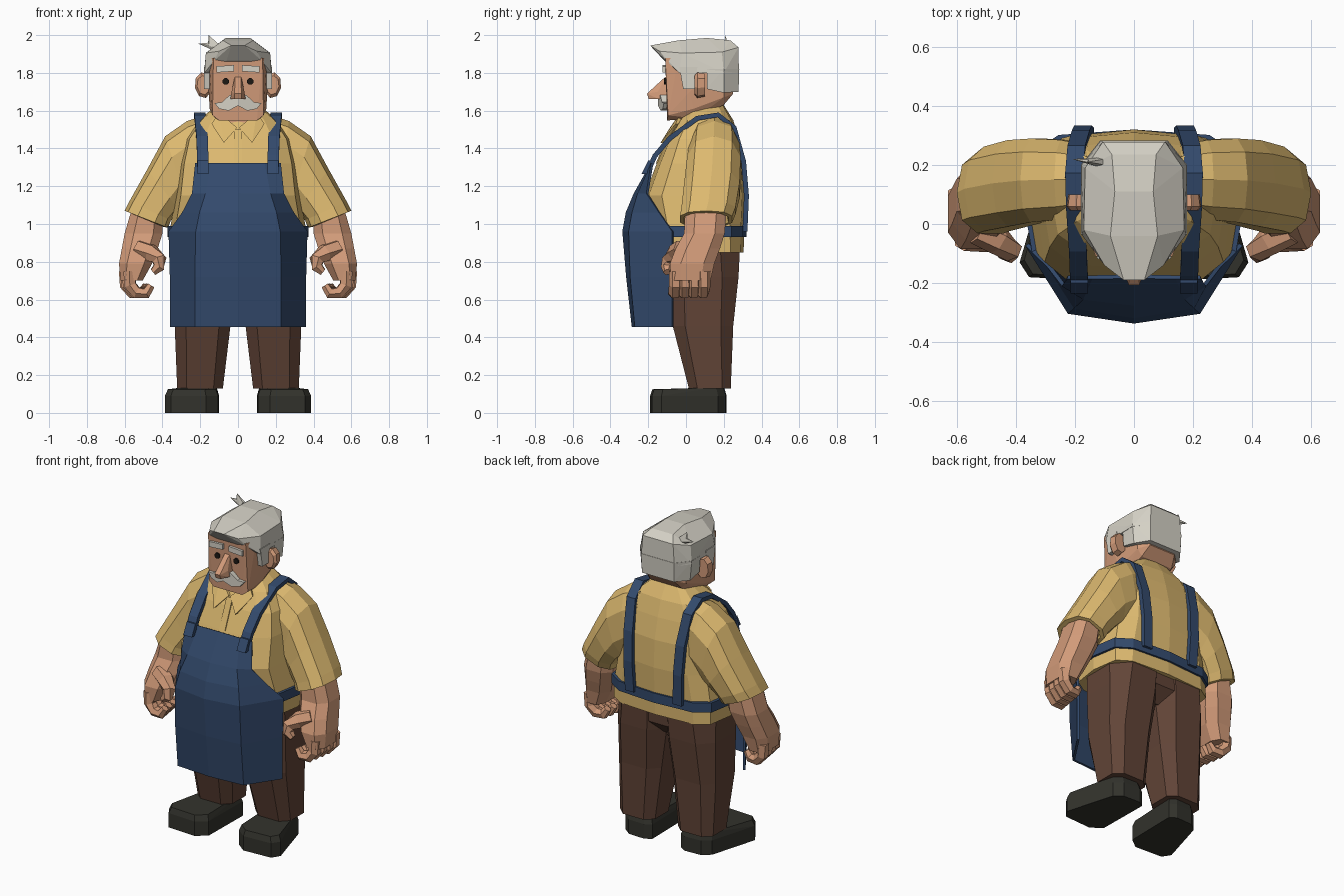
import bpy, bmesh, math
from mathutils import Vector as V

def mat(name, r, g, b):
    m = bpy.data.materials.new(name)
    m.diffuse_color = (r, g, b, 1)
    return m

SKIN = mat("skin", 0.64, 0.325, 0.19)
SHIRT = mat("mustard_cloth", 0.72, 0.485, 0.16)
APRON = mat("navy_cloth", 0.033, 0.068, 0.15)
PANTS = mat("brown_cloth", 0.12, 0.058, 0.038)
SHOE = mat("dark_leather", 0.032, 0.032, 0.025)
HAIR = mat("silver_hair", 0.66, 0.635, 0.56)
EYE = mat("eye_dark", 0.012, 0.009, 0.007)

# ---------- helpers ----------
def finish(name, bm, m, mirror=False, thick=0):
    bmesh.ops.recalc_face_normals(bm, faces=bm.faces)
    me = bpy.data.meshes.new(name)
    bm.to_mesh(me)
    bm.free()
    me.materials.append(m)
    ob = bpy.data.objects.new(name, me)
    bpy.context.collection.objects.link(ob)
    if thick:
        s = ob.modifiers.new("thickness", 'SOLIDIFY')
        s.thickness, s.offset = thick, 0
    if mirror:
        ob.modifiers.new("mirror", 'MIRROR').use_mirror_merge = False
    return ob

def ring(c, u, v, n=8, e=1.0, turn=0.5):
    """Superellipse ring around c spanned by half-axes u and v."""
    c, u, v = V(c), V(u), V(v)
    p = lambda t: math.copysign(abs(t) ** e, t)
    out = []
    for i in range(n):
        a = 2 * math.pi * (i + turn) / n
        out.append(c + u * p(math.cos(a)) + v * p(math.sin(a)))
    return out

def box_ring(z, x0, x1, y0, y1, n=8, e=0.6, turn=0.5):
    """Horizontal ring that fills the given bounds."""
    a = math.cos(math.pi / n) ** e if turn else 1
    return ring(((x0 + x1) / 2, (y0 + y1) / 2, z), ((x1 - x0) / 2 / a, 0, 0),
                (0, (y1 - y0) / 2 / a, 0), n, e, turn)

def loft(name, rings, m, mirror=False):
    bm = bmesh.new()
    vs = [[bm.verts.new(p) for p in r] for r in rings]
    n = len(vs[0])
    for a, b in zip(vs, vs[1:]):
        for i in range(n):
            bm.faces.new((a[i], a[(i + 1) % n], b[(i + 1) % n], b[i]))
    bm.faces.new(vs[0])
    bm.faces.new(vs[-1])
    return finish(name, bm, m, mirror)

def hull(name, pts, m, mirror=False, sym=False):
    """Convex solid; sym adds the points of the other half."""
    pts = list(pts) + ([(-x, y, z) for x, y, z in pts if x] if sym else [])
    bm = bmesh.new()
    for p in pts:
        bm.verts.new(p)
    r = bmesh.ops.convex_hull(bm, input=bm.verts)
    junk = [g for g in r["geom_interior"] + r["geom_unused"] if isinstance(g, bmesh.types.BMVert)]
    bmesh.ops.delete(bm, geom=list(set(junk)), context='VERTS')
    bmesh.ops.dissolve_limit(bm, angle_limit=0.02, verts=bm.verts, edges=bm.edges)
    return finish(name, bm, m, mirror)

def tube(name, path, radii, m, n=6):
    path = [V(p) for p in path]
    rings = []
    for i, p in enumerate(path):
        d = (path[min(i + 1, len(path) - 1)] - path[max(i - 1, 0)]).normalized()
        u = d.cross(V((0, 1, 0.2))).normalized()
        rings.append(ring(p, u * radii[i], d.cross(u) * radii[i], n))
    return loft(name, rings, m, True)

# ---------- shoes and trousers ----------
sole = [(0.10, 0.19), (0.14, 0.215), (0.25, 0.21), (0.30, 0.17),
        (0.387, -0.13), (0.355, -0.18), (0.17, -0.19), (0.105, -0.14)]
hull("shoe", [(x, y, 0) for x, y in sole] + [(x, y, 0.09) for x, y in sole]
     + [(0.23 + (x - 0.23) * 0.9, y * 0.94, 0.135 if y > 0 else 0.125) for x, y in sole], SHOE, True)
loft("trouser_leg", [box_ring(0.13, 0.08, 0.322, 0.015, 0.237), box_ring(0.46, 0.04, 0.335, -0.07, 0.25),
                     box_ring(0.72, 0.0, 0.338, -0.1, 0.278, e=0.7), box_ring(0.86, -0.02, 0.335, -0.12, 0.285, e=0.8),
                     box_ring(0.92, -0.02, 0.31, -0.1, 0.26, e=0.9)], PANTS, True)
loft("trouser_seat", [box_ring(0.7, -0.1, 0.1, -0.06, 0.2), box_ring(0.78, -0.2, 0.2, -0.1, 0.275),
                      box_ring(0.9, -0.22, 0.22, -0.12, 0.28)], PANTS)

# ---------- shirt ----------
body = [(0.85, 0.36, -0.16, 0.305, 0.5), (0.97, 0.36, -0.17, 0.308, 0.55), (1.15, 0.33, -0.22, 0.32, 0.6),
        (1.32, 0.31, -0.155, 0.31, 0.6), (1.45, 0.28, -0.10, 0.28, 0.6), (1.55, 0.21, -0.04, 0.25, 0.6),
        (1.63, 0.11, 0.03, 0.20, 0.6)]
loft("shirt_body", [box_ring(z, -r, r, a, b, 12, e, 0) for z, r, a, b, e in body], SHIRT)

def sleeve_ring(x0, z0, x1, z1, y0, y1):
    o, i = V((x0, 0, z0)), V((x1, 0, z1))
    return ring((o + i) / 2 + V((0, (y0 + y1) / 2, 0)), (o - i) / 2, (0, (y1 - y0) / 2, 0), 10, 0.8, 0)

loft("sleeve", [sleeve_ring(*r) for r in [
    (0.16, 1.58, 0.15, 1.2, 0.03, 0.27), (0.27, 1.545, 0.2, 1.15, 0.01, 0.29),
    (0.385, 1.465, 0.27, 1.1, 0.0, 0.295), (0.48, 1.29, 0.31, 1.07, -0.015, 0.29),
    (0.575, 1.12, 0.355, 1.02, -0.03, 0.268), (0.60, 1.07, 0.37, 0.98, -0.037, 0.25),
    (0.575, 1.06, 0.395, 0.985, -0.015, 0.23), (0.56, 1.1, 0.40, 1.03, 0.0, 0.22)]], SHIRT, True)

# collar wings and button strip
hull("collar_wing", [(0.005, -0.085, 1.51), (0.005, -0.07, 1.51), (0.075, -0.135, 1.43), (0.075, -0.11, 1.43),
                     (0.14, -0.055, 1.53), (0.13, -0.03, 1.53), (0.10, -0.03, 1.59), (0.09, -0.01, 1.58)],
     SHIRT, True)
hull("shirt_placket", [(x, y + d, z) for x in (-0.02, 0.02) for d in (0, 0.02)
                       for y, z in ((-0.16, 1.32), (-0.085, 1.5))], SHIRT)

# ---------- apron: rows of (z, centre y, fold x, fold y, edge x, edge y) ----------
rows = [(0.455, -0.28, 0.225, -0.265, 0.355, -0.07), (0.72, -0.31, 0.225, -0.29, 0.355, -0.07),
        (0.96, -0.33, 0.22, -0.298, 0.362, -0.07), (1.06, -0.312, 0.2, -0.28, 0.29, -0.14),
        (1.16, -0.27, 0.17, -0.25, 0.24, -0.205), (1.32, -0.178, 0.14, -0.18, 0.225, -0.18)]
bm = bmesh.new()
grid = [[bm.verts.new(p) for p in ((-ex, ey, z), (-fx, fy, z), (0, cy, z), (fx, fy, z), (ex, ey, z))]
        for z, cy, fx, fy, ex, ey in rows]
for a, b in zip(grid, grid[1:]):
    for i in range(4):
        bm.faces.new((a[i], a[i + 1], b[i + 1], b[i]))
finish("apron", bm, APRON, thick=0.014)

loft("apron_belt", [box_ring(z, -0.374, 0.374, -0.172, 0.32, 12, 0.55, 0) for z in (0.93, 0.99)], APRON)

# shoulder straps: (x, y, z) from bib over shoulder down to belt
path = [V(p) for p in [(0.185, -0.205, 1.27), (0.187, -0.165, 1.36), (0.19, -0.085, 1.455), (0.2, 0.06, 1.56),
                       (0.203, 0.17, 1.578), (0.195, 0.255, 1.51), (0.18, 0.305, 1.33),
                       (0.172, 0.32, 1.15), (0.165, 0.312, 0.96)]]
strap = []
for i, p in enumerate(path):
    d = path[min(i + 1, 8)] - path[max(i - 1, 0)]
    nrm = V((0, -d.z, d.y)).normalized() * 0.013
    w = V((0.03, 0, 0))
    strap.append([p + w + nrm, p - w + nrm, p - w - nrm, p + w - nrm])
loft("apron_strap", strap, APRON, True)
hull("strap_tab", [(x, y + d, z) for x in (0.155, 0.215) for d in (0, 0.035)
                   for y, z in ((-0.236, 1.265), (-0.2, 1.335))], APRON, True)

# ---------- arms and hands ----------
arm = [(1.07, 0.395, 0.565, -0.005, 0.215), (0.95, 0.40, 0.6, -0.01, 0.205), (0.87, 0.425, 0.615, -0.055, 0.18),
       (0.79, 0.455, 0.63, -0.085, 0.15), (0.70, 0.505, 0.622, -0.08, 0.13)]
loft("forearm", [box_ring(*r, e=0.75) for r in arm], SKIN, True)
for i in range(4):
    y, k = -0.055 + 0.05 * i, 0.008 * i
    tube("finger", [(0.575 + k, y, 0.75), (0.57 + k, y, 0.675), (0.535 + k, y - 0.005, 0.636),
                    (0.485 + k, y - 0.01, 0.635), (0.46 + k, y - 0.01, 0.675)],
         (0.036, 0.036, 0.034, 0.031, 0.022), SKIN)
tube("thumb", [(0.53, -0.02, 0.87), (0.46, -0.055, 0.845), (0.415, -0.09, 0.81), (0.42, -0.1, 0.77),
               (0.45, -0.1, 0.745)], (0.05, 0.05, 0.04, 0.033, 0.02), SKIN)

# ---------- head ----------
loft("neck", [box_ring(1.45, -0.10, 0.10, -0.05, 0.17), box_ring(1.62, -0.10, 0.10, -0.04, 0.19)], SKIN)
hull("head", [(0.10, -0.10, 1.548), (0.135, -0.095, 1.575), (0.12, 0.05, 1.56), (0.15, 0.04, 1.61),
              (0.11, 0.2, 1.63), (0.14, 0.2, 1.67), (0.09, 0.25, 1.69), (0.13, -0.11, 1.88),
              (0.153, -0.04, 1.88), (0.15, 0.2, 1.88), (0.155, 0.02, 1.70)], SKIN, sym=True)
hull("nose", [(0.016, -0.1, 1.785), (0.016, -0.125, 1.765), (0.018, -0.207, 1.69), (0.018, -0.197, 1.662),
              (0.04, -0.145, 1.662), (0.038, -0.1, 1.67), (0.034, -0.15, 1.70)], SKIN, sym=True)
loft("ear", [ring((0.183, y, 1.735), (r * 0.68, 0, 0.012), (-0.006, 0, r), 8)
             for y, r in ((0.045, 0.05), (0.06, 0.068), (0.1, 0.06))], SKIN, True)
loft("eye", [ring((0.065, y, 1.755), (0.018, 0, 0), (0, 0, 0.018), 8) for y in (-0.116, -0.107)], EYE, True)
hull("eyebrow", [(x, y, z + (0.006 if x < 0.05 else 0)) for x in (0.022, 0.115) for y in (-0.124, -0.1)
                 for z in (1.802, 1.835)], HAIR, True)

# moustache half: outline pushed forward near the nose
lip = [(0, 1.69), (0.045, 1.682), (0.085, 1.645), (0.125, 1.64), (0.1, 1.61), (0.05, 1.6), (0, 1.626)]
loft("moustache", [[(x, -0.147 + x * 0.24, z) for x, z in lip], [(x, -0.095, z) for x, z in lip]], HAIR, True)

# ---------- hair ----------
hull("hair_cap", [(0.06, -0.115, 1.865), (0.125, -0.105, 1.865), (0.178, -0.035, 1.80), (0.18, 0.2, 1.80),
                  (0.115, 0.28, 1.80), (0.035, -0.19, 1.945), (0.1, -0.14, 1.915), (0.17, -0.02, 1.905),
                  (0.165, 0.19, 1.91), (0.105, 0.278, 1.935), (0.08, -0.04, 1.972), (0.065, 0.11, 1.985),
                  (0.075, 0.235, 1.972)], HAIR, sym=True)
hull("hair_back", [(0.178, 0.11, 1.82), (0.18, 0.2, 1.82), (0.115, 0.282, 1.82), (0.17, 0.11, 1.715),
                   (0.168, 0.2, 1.695), (0.11, 0.278, 1.70)], HAIR, sym=True)
hull("sideburn", [(x, y, z) for x in (0.135, 0.18) for y, z in ((-0.035, 1.83), (0.06, 1.83),
                                                              (-0.015, 1.715), (0.045, 1.715))], HAIR, True)
for tip in ((-0.21, 0.22, 1.955), (-0.155, 0.21, 2.0)):
    hull("hair_wisp", [tip] + ring((-0.12, 0.21, 1.94), (0.018, 0, 0.018), (0, 0.015, 0), 5)
         + ring((-0.15, 0.212, 1.95), (0.01, 0, 0.014), (0, 0.01, 0), 5), HAIR)
